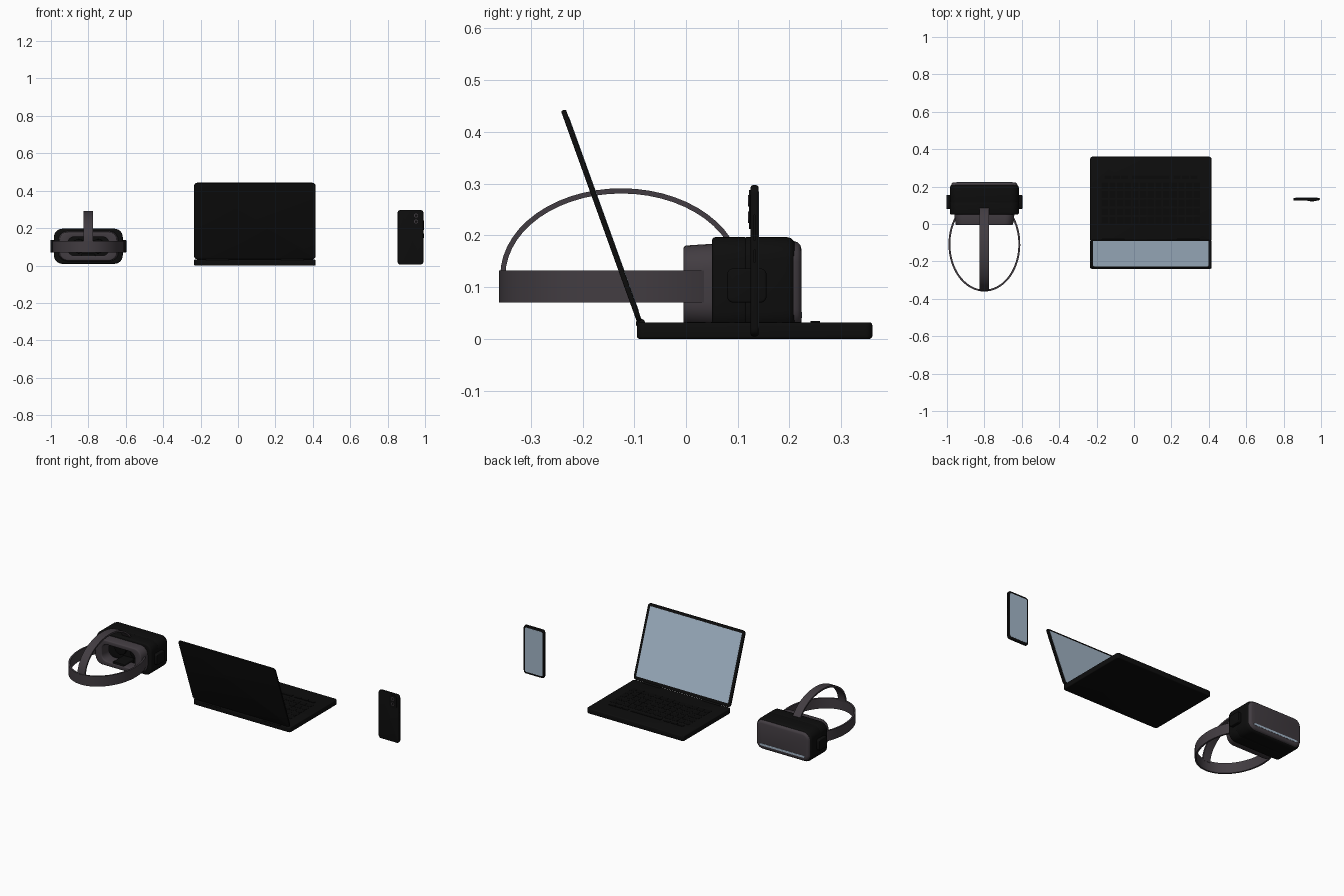
import bpy
import bmesh
from math import sin, cos, pi, radians
from mathutils import Vector, Matrix

cube = bpy.data.objects.get("Cube")
if cube:
    bpy.data.objects.remove(cube, do_unlink=True)


def material(name, r, g, b):
    m = bpy.data.materials.new(name)
    m.use_nodes = True
    m.diffuse_color = (r, g, b, 1)
    node = m.node_tree.nodes["Principled BSDF"]
    node.inputs["Base Color"].default_value = (r, g, b, 1)
    node.inputs["Roughness"].default_value = 0.6
    return m


BLACK = material("matte_black", 0.004, 0.004, 0.004)
KEYS = material("key_black", 0.003, 0.003, 0.003)
GREY = material("warm_grey", 0.055, 0.046, 0.054)
GLASS = material("pale_blue_screen", 0.37, 0.47, 0.58)

X, Y, Z = Vector((1, 0, 0)), Vector((0, 1, 0)), Vector((0, 0, 1))
made = []


def finish(name, bm, mat):
    bmesh.ops.recalc_face_normals(bm, faces=bm.faces)
    me = bpy.data.meshes.new(name)
    bm.to_mesh(me)
    bm.free()
    me.materials.append(mat)
    ob = bpy.data.objects.new(name, me)
    bpy.context.collection.objects.link(ob)
    made.append(ob)
    return ob


def outline(w, h, r, steps=6):
    """Rounded rectangle centred on the origin."""
    pts = []
    for k, (sx, sy) in enumerate([(1, 1), (-1, 1), (-1, -1), (1, -1)]):
        for i in range(steps + 1):
            a = (k + i / steps) * pi / 2
            pts.append((sx * (w / 2 - r) + r * cos(a), sy * (h / 2 - r) + r * sin(a)))
    return pts


def slab(name, mat, centre, axes, w, h, depth, r, edge=0.0, hole=None, taper=1.0):
    """Rounded slab whose thickness runs along the third axis from centre."""
    u, v, n = axes
    c = Vector(centre)
    bm = bmesh.new()

    def loop(pts, d, s):
        return [bm.verts.new(c + u * x * s + v * y * s + n * d) for x, y in pts]

    def bridge(a, b):
        for i in range(len(a)):
            j = (i + 1) % len(a)
            bm.faces.new((a[i], a[j], b[j], b[i]))

    pts = outline(w, h, r)
    low, high = loop(pts, 0, taper), loop(pts, depth, 1)
    bridge(low, high)
    if hole:
        inner = outline(*hole)
        in_low, in_high = loop(inner, 0, 1), loop(inner, depth, 1)
        bridge(in_low, in_high)
        bridge(low, in_low)
        bridge(high, in_high)
    else:
        bm.faces.new(low)
        bm.faces.new(high)
    bmesh.ops.remove_doubles(bm, verts=bm.verts, dist=1e-6)
    bmesh.ops.recalc_face_normals(bm, faces=bm.faces)
    if edge:
        rim = [e for e in bm.edges if e.calc_face_angle(0) > radians(50)]
        bmesh.ops.bevel(bm, geom=rim, offset=edge, segments=3, profile=0.5,
                        affect='EDGES', clamp_overlap=True)
    return finish(name, bm, mat)


def band(name, mat, path, side, half, thick):
    """Flat strap swept along a path, with its width along the side axis."""
    bm = bmesh.new()
    rings = []
    for i, p in enumerate(path):
        t = (path[min(i + 1, len(path) - 1)] - path[max(i - 1, 0)]).normalized()
        out = t.cross(side).normalized() * thick / 2
        rings.append([bm.verts.new(p + side * half * s + out * o)
                      for s, o in ((-1, -1), (1, -1), (1, 1), (-1, 1))])
    for a, b in zip(rings, rings[1:]):
        for i in range(4):
            j = (i + 1) % 4
            bm.faces.new((a[i], a[j], b[j], b[i]))
    bm.faces.new(rings[0])
    bm.faces.new(rings[-1])
    return finish(name, bm, mat)


FLAT = (X, Y, Z)
BACK = (X, Z, Y)       # upright, thickness towards +y
FRONT = (X, Z, -Y)     # upright, thickness towards -y
SIDE = (Y, Z, X)       # thickness towards +x

# Laptop: base, tilted lid with screen, hinges
LX, BASE_W = 0.09, 0.65
slab("laptop_base", BLACK, (LX, 0.1325, 0), FLAT, BASE_W, 0.455, 0.032, 0.014, 0.005)
foot = Vector((LX, -0.09, 0.034))
up = Vector((0, -0.147, 0.408))
lid_h = up.length
up.normalize()
facing = X.cross(up) * -1
lid_axes = (X, up, facing)
mid = foot + up * lid_h / 2
slab("laptop_lid", BLACK, mid - facing * 0.005, lid_axes, BASE_W, lid_h, 0.01, 0.018, 0.003)
slab("laptop_screen", GLASS, mid + facing * 0.0045 + up * 0.002, lid_axes,
     BASE_W - 0.034, lid_h - 0.036, 0.0015, 0.004)
for name, s in (("left_hinge", 1), ("right_hinge", -1)):
    slab(name, BLACK, (LX + s * 0.2 - 0.06, -0.088, 0.03), SIDE, 0.018, 0.018, 0.12, 0.0089)

# Laptop keyboard: rows of keys and a long space key
bm = bmesh.new()


def key(x, y, w, d, h):
    m = Matrix.Translation((x, y, 0.032)) @ Matrix.Diagonal((w, d, h, 1))
    bmesh.ops.create_cube(bm, size=1, matrix=m)


for row in range(5):
    for col in range(13):
        key(LX + (col - 6) * 0.041, 0.02 + row * 0.046, 0.034, 0.036, 0.002)
key(LX, 0.25, 0.2, 0.018, 0.005)
for s in (-1, 1):
    for i in range(3):
        key(LX + s * (0.14 + i * 0.045), 0.25, 0.038, 0.018, 0.005)
finish("laptop_keys", bm, KEYS)

# Phone: body, screen, camera plate with lenses, side buttons
PX, PZ = 0.922, 0.151
slab("phone_body", BLACK, (PX, 0.125, PZ), BACK, 0.138, 0.292, 0.015, 0.016, 0.004)
slab("phone_screen", GLASS, (PX, 0.1395, PZ), BACK, 0.118, 0.268, 0.0012, 0.01)
slab("camera_plate", BLACK, (0.952, 0.126, 0.25), FRONT, 0.05, 0.076, 0.004, 0.014)
for name, z in (("upper_lens", 0.267), ("lower_lens", 0.235)):
    slab(name, GREY, (0.952, 0.124, z), FRONT, 0.022, 0.022, 0.004, 0.0109)
    slab(name + "_glass", BLACK, (0.952, 0.1215, z), FRONT, 0.014, 0.014, 0.002, 0.0069)
for name, z, h in (("volume_button", 0.215, 0.05), ("power_button", 0.16, 0.025)):
    slab(name, BLACK, (0.989, 0.1325, z), SIDE, 0.005, h, 0.005, 0.002)

# Headset: housing, front visor with light strip
HX, HZ = -0.8, 0.103
slab("headset_body", BLACK, (HX, 0.1, HZ), BACK, 0.368, 0.188, 0.112, 0.045, 0.018)
slab("headset_shell", BLACK, (HX, 0.05, HZ), BACK, 0.368, 0.188, 0.07, 0.045, 0.008,
     hole=(0.29, 0.135, 0.04))
slab("headset_visor", GREY, (HX, 0.193, HZ), BACK, 0.354, 0.172, 0.03, 0.04, 0.018)
slab("visor_strip", GLASS, (HX, 0.2215, 0.046), BACK, 0.3, 0.012, 0.0025, 0.005)

# Headset: face cushion, nose rest and eye lenses
slab("face_cushion", GREY, (HX, -0.005, HZ), BACK, 0.326, 0.164, 0.075, 0.05, 0.006,
     hole=(0.22, 0.1, 0.035), taper=0.94)
slab("nose_rest", BLACK, (HX, -0.003, 0.052), BACK, 0.075, 0.024, 0.1, 0.008, 0.003)
for name, s in (("left_eye_lens", 1), ("right_eye_lens", -1)):
    slab(name, KEYS, (HX + s * 0.052, 0.102, HZ), FRONT, 0.076, 0.076, 0.015, 0.0379, 0.003)

# Headset: side pods
for name, s in (("left_pod", 1), ("right_pod", -1)):
    slab(name, BLACK, (HX + s * 0.175, 0.1175, HZ), (Y, Z, X * s), 0.076, 0.066,
         0.028, 0.012, 0.004)

# Headset: strap round the head and strap over the top
ring = []
for i in range(49):
    a = radians(145 + i * 250 / 48)
    ring.append(Vector((HX + 0.187 * cos(a), -0.108 + 0.248 * sin(a), 0.101)))
band("head_strap", GREY, ring, Z, 0.031, 0.01)
arch = []
for i in range(25):
    a = radians(180 - i * 155 / 24)
    arch.append(Vector((HX, -0.125 + 0.229 * cos(a), 0.122 + 0.164 * sin(a))))
band("top_strap", GREY, arch, X, 0.025, 0.01)

# Smooth the rounded parts, keeping hard edges
bpy.ops.object.select_all(action='DESELECT')
for ob in made:
    ob.select_set(True)
bpy.context.view_layer.objects.active = made[0]
bpy.ops.object.shade_smooth_by_angle(angle=radians(35))
